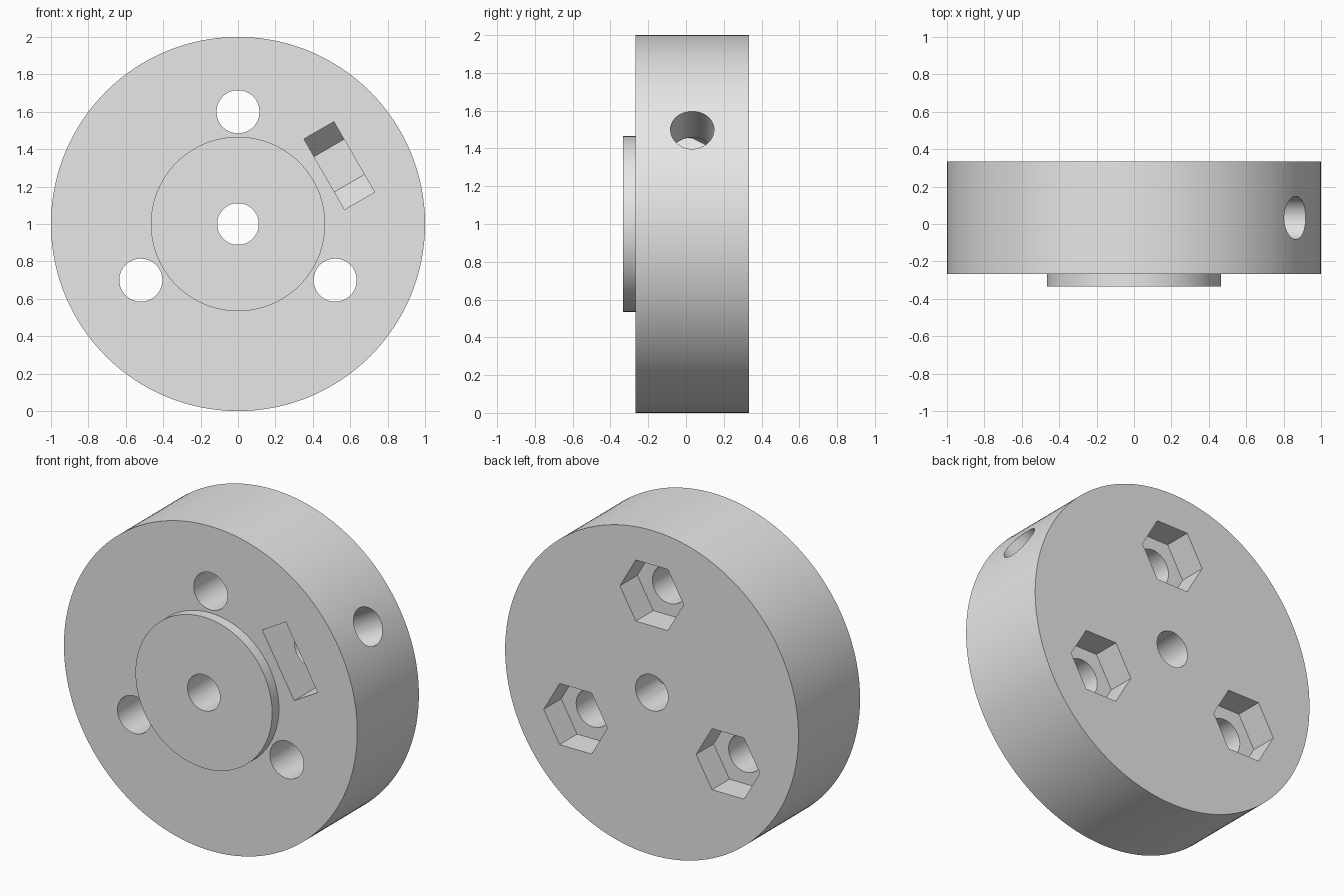
import bpy, math
from mathutils import Vector, Matrix

if "Cube" in bpy.data.objects:
    bpy.data.objects.remove(bpy.data.objects["Cube"])

FRONT, BACK = -0.267, 0.333      # faces of the wheel
BOSS_FRONT = -0.333
NUT_R = 0.2175                   # nut corner radius
SCREW_R = 0.115
CENTRE = Vector((0, 0, 1))

grey = bpy.data.materials.new("light grey")
grey.diffuse_color = (0.8, 0.8, 0.8, 1)
grey.use_nodes = True
grey.node_tree.nodes["Principled BSDF"].inputs["Base Color"].default_value = grey.diffuse_color


def prism(name, radius, start, end, sides=64, spin=0.0):
    """Straight prism or cylinder running from start to end."""
    start, end = Vector(start), Vector(end)
    axis = end - start
    bpy.ops.mesh.primitive_cylinder_add(vertices=sides, radius=radius, depth=axis.length)
    ob = bpy.context.object
    ob.name = name
    turn = Vector((0, 0, 1)).rotation_difference(axis.normalized()).to_matrix().to_4x4()
    ob.data.transform(Matrix.Translation((start + end) / 2) @ turn @ Matrix.Rotation(spin, 4, 'Z'))
    return ob


def combine(target, tool, operation):
    mod = target.modifiers.new(operation.title(), 'BOOLEAN')
    mod.operation, mod.solver, mod.object = operation, 'EXACT', tool
    bpy.context.view_layer.objects.active = target
    bpy.ops.object.modifier_apply(modifier=mod.name)
    bpy.data.objects.remove(tool, do_unlink=True)


# Wheel body with raised hub
wheel = prism("wheel_body", 1.0, (0, FRONT, 1), (0, BACK, 1), 160)
combine(wheel, prism("hub", 0.466, (0, BOSS_FRONT, 1), (0, 0, 1), 96), 'UNION')

# Axle bore
combine(wheel, prism("bore", 0.111, (0, -0.6, 1), (0, 0.6, 1)), 'DIFFERENCE')

# Three screw holes with hexagonal nut pockets in the back
for deg in (90, 210, 330):
    a = math.radians(deg)
    x, z = 0.6 * math.cos(a), 1 + 0.6 * math.sin(a)
    combine(wheel, prism("screw_hole", SCREW_R, (x, -0.6, z), (x, 0.6, z)), 'DIFFERENCE')
    combine(wheel, prism("nut_pocket", NUT_R, (x, BACK - 0.17, z), (x, 0.6, z), 6, math.pi / 2),
            'DIFFERENCE')

# Set screw: slot from the front ending in a half hexagon, then a radial hole to the bore
radial = Vector((math.cos(math.pi / 6), 0, math.sin(math.pi / 6)))
tangent = Vector((-radial.z, 0, radial.x))
mid_y = 0.033
h = NUT_R * math.sqrt(3) / 2
outline = [(-NUT_R, -0.6), (NUT_R, -0.6), (NUT_R, mid_y),
           (NUT_R / 2, mid_y + h), (-NUT_R / 2, mid_y + h), (-NUT_R, mid_y)]
verts = [CENTRE + radial * r + tangent * t + Vector((0, y, 0))
         for r in (0.5325, 0.7175) for t, y in outline]
faces = [tuple(range(6))[::-1], tuple(range(6, 12))]
faces += [(i, (i + 1) % 6, (i + 1) % 6 + 6, i + 6) for i in range(6)]
mesh = bpy.data.meshes.new("nut_slot")
mesh.from_pydata(verts, [], faces)
slot = bpy.data.objects.new("nut_slot", mesh)
bpy.context.collection.objects.link(slot)
bpy.ops.object.select_all(action='DESELECT')
slot.select_set(True)
bpy.context.view_layer.objects.active = slot
bpy.ops.object.mode_set(mode='EDIT')
bpy.ops.mesh.select_all(action='SELECT')
bpy.ops.mesh.normals_make_consistent(inside=False)
bpy.ops.object.mode_set(mode='OBJECT')
combine(wheel, slot, 'DIFFERENCE')

offset = CENTRE + Vector((0, mid_y, 0))
combine(wheel, prism("set_screw_hole", SCREW_R, offset + radial * 0.02, offset + radial * 1.2),
        'DIFFERENCE')

# Finish
wheel.data.materials.clear()
wheel.data.materials.append(grey)
for p in wheel.data.polygons:
    p.material_index = 0
bpy.ops.object.select_all(action='DESELECT')
wheel.select_set(True)
bpy.context.view_layer.objects.active = wheel
bpy.ops.object.shade_smooth_by_angle(angle=math.radians(30))
